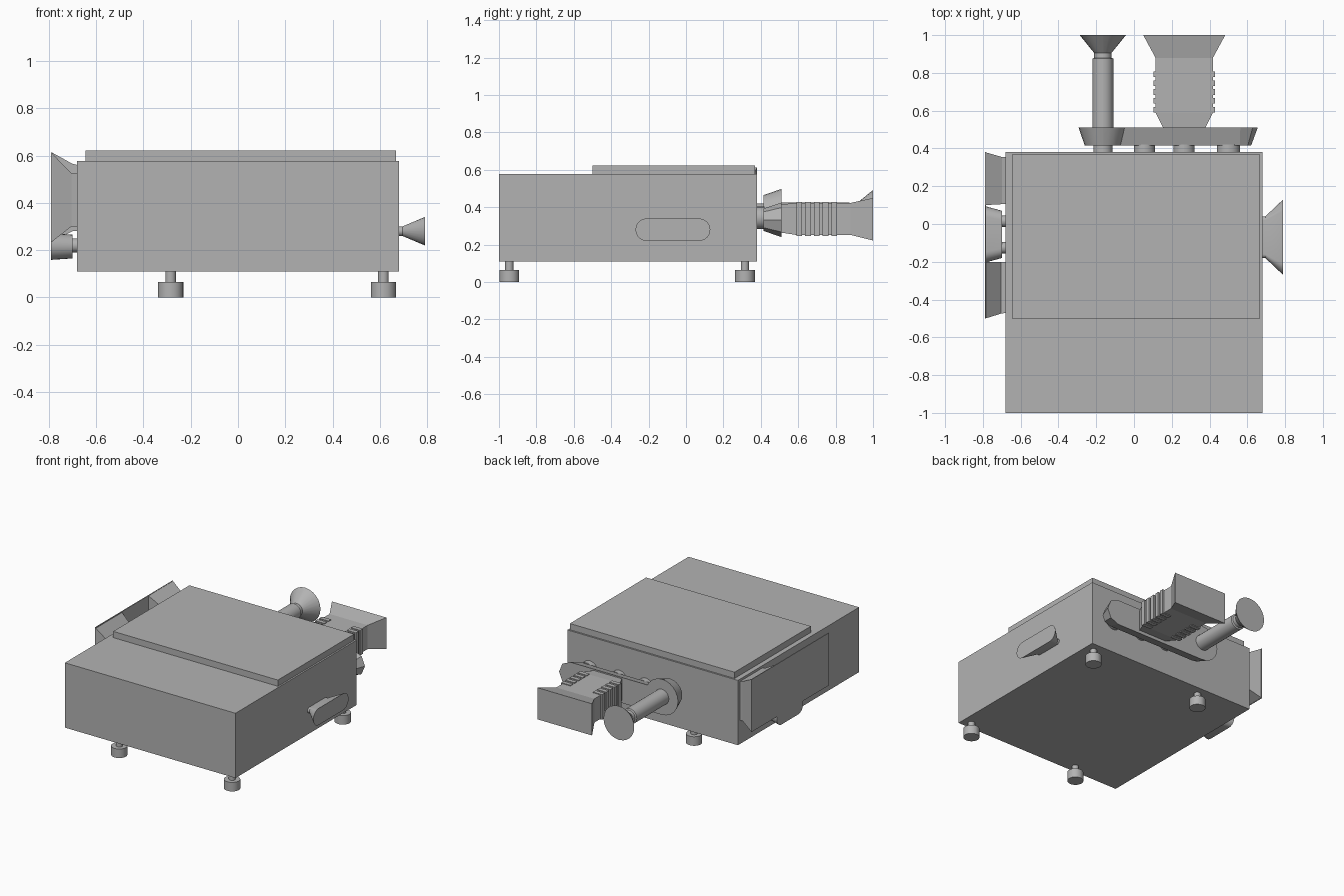
import bpy, bmesh, math
from mathutils import Vector

if "Cube" in bpy.data.objects:
    bpy.data.objects.remove(bpy.data.objects["Cube"], do_unlink=True)

grey = bpy.data.materials.new("plain grey")
grey.use_nodes = True
grey.diffuse_color = (0.45, 0.45, 0.45, 1)
grey.node_tree.nodes["Principled BSDF"].inputs["Base Color"].default_value = grey.diffuse_color


def loft(name, rings, smooth=False):
    """Join matching rings of points into a closed solid."""
    bm = bmesh.new()
    loops = [[bm.verts.new(p) for p in ring] for ring in rings]
    n = len(loops[0])
    for a, b in zip(loops, loops[1:]):
        for i in range(n):
            j = (i + 1) % n
            bm.faces.new((a[i], a[j], b[j], b[i]))
    bm.faces.new(loops[0])
    bm.faces.new(loops[-1])
    bmesh.ops.recalc_face_normals(bm, faces=bm.faces)
    mesh = bpy.data.meshes.new(name)
    bm.to_mesh(mesh)
    bm.free()
    mesh.materials.append(grey)
    obj = bpy.data.objects.new(name, mesh)
    bpy.context.collection.objects.link(obj)
    if smooth:
        bpy.ops.object.select_all(action="DESELECT")
        obj.select_set(True)
        bpy.context.view_layer.objects.active = obj
        bpy.ops.object.shade_smooth_by_angle(angle=math.radians(30))
    return obj


def place(axis, t, u, v):
    return Vector({"X": (t, u, v), "Y": (u, t, v), "Z": (u, v, t)}[axis])


def rect(axis, t, u0, u1, v0, v1):
    return [place(axis, t, u, v) for u, v in ((u0, v0), (u1, v0), (u1, v1), (u0, v1))]


def stadium(axis, t, u, v, half, r, seg=12):
    """Ring with two round ends; half equal to r gives a circle."""
    pts = []
    for side in (1, -1):
        for i in range(seg + 1):
            a = -math.pi / 2 + math.pi * (i + 0.0) / seg
            # a tiny gap keeps the two half circles from sharing a point
            pts.append(place(axis, t, u + side * (max(half - r, 0.0005) + r * math.cos(a)),
                             v + side * r * math.sin(a)))
    return pts


def box(name, x0, x1, y0, y1, z0, z1):
    return loft(name, [rect("Z", z, x0, x1, y0, y1) for z in (z0, z1)])


def turned(name, axis, u, v, profile):
    """Round part along an axis from (position, radius) pairs."""
    return loft(name, [stadium(axis, t, u, v, r, r) for t, r in profile], True)


# Case and lid
box("case", -0.68, 0.68, -1.0, 0.38, 0.11, 0.577)
box("lid", -0.645, 0.668, -0.5, 0.368, 0.577, 0.622)

# Four feet on thin stems
for x in (-0.285, 0.615):
    for y in (-0.945, 0.315):
        turned("foot", "Z", x, y, [(0, 0.053), (0.065, 0.053)])
        turned("foot_stem", "Z", x, y, [(0.06, 0.022), (0.115, 0.022)])

# Left side: flared oval knob
loft("left_knob", [stadium("X", 0.68, -0.07, 0.28, 0.11, 0.02),
                   stadium("X", 0.695, -0.07, 0.28, 0.11, 0.02),
                   stadium("X", 0.79, -0.07, 0.28, 0.2, 0.06)], True)

# Right side: wide front plate with a flared block behind each end
box("right_plate", -0.79, -0.784, -0.5, 0.38, 0.235, 0.613)
loft("right_rear_block", [rect("X", -0.679, 0.105, 0.355, 0.28, 0.56),
                          rect("X", -0.7, 0.105, 0.355, 0.28, 0.565),
                          rect("X", -0.787, 0.1, 0.38, 0.235, 0.613)])
loft("right_front_block", [rect("X", -0.679, -0.47, -0.2, 0.3, 0.525),
                           rect("X", -0.705, -0.475, -0.2, 0.3, 0.525),
                           rect("X", -0.787, -0.5, -0.2, 0.235, 0.61)])

# Right side: oval knob under the plate
loft("right_knob", [stadium("X", -0.7, -0.055, 0.215, 0.125, 0.05),
                    stadium("X", -0.79, -0.055, 0.215, 0.15, 0.056)], True)
for y in (-0.125, 0.015):
    turned("right_knob_stem", "X", y, 0.22, [(-0.705, 0.03), (-0.678, 0.03)])

# Back: mounting bar and round collar, held by stems
BAR_Z, GRIP_X, GRIP_Z = 0.333, -0.165, 0.37
loft("back_bar", [stadium("Y", 0.415, 0.2, BAR_Z, 0.42, 0.06, 4),
                  stadium("Y", 0.51, 0.2, BAR_Z, 0.455, 0.092, 4)])
turned("back_collar", "Y", GRIP_X, GRIP_Z, [(0.415, 0.095), (0.51, 0.128)])
for x, r in ((GRIP_X, 0.05), (0.055, 0.055), (0.265, 0.055), (0.5, 0.06)):
    turned("back_stem", "Y", x, GRIP_Z if x < 0 else BAR_Z + 0.01, [(0.375, r), (0.42, r)])

# Back: round grip with a flared end
turned("back_grip", "Y", GRIP_X, GRIP_Z,
       [(0.505, 0.055), (0.875, 0.055), (0.88, 0.045), (0.905, 0.045), (1.0, 0.122)])

# Back: square horn with ribbed sides
HORN_X = 0.266
horn = [(0.505, 0.11, 0.265, 0.415), (0.59, 0.152, 0.252, 0.423),
        (0.88, 0.152, 0.252, 0.423), (1.0, 0.217, 0.222, 0.45)]
loft("back_horn", [rect("Y", y, HORN_X - w, HORN_X + w, z0, z1) for y, w, z0, z1 in horn])
for i in range(5):
    y = 0.59 + i * 0.047
    for side in (-1, 1):
        a, b = sorted((HORN_X + side * 0.09, HORN_X + side * 0.163))
        box("horn_rib", a, b, y, y + 0.03, 0.247, 0.428)
